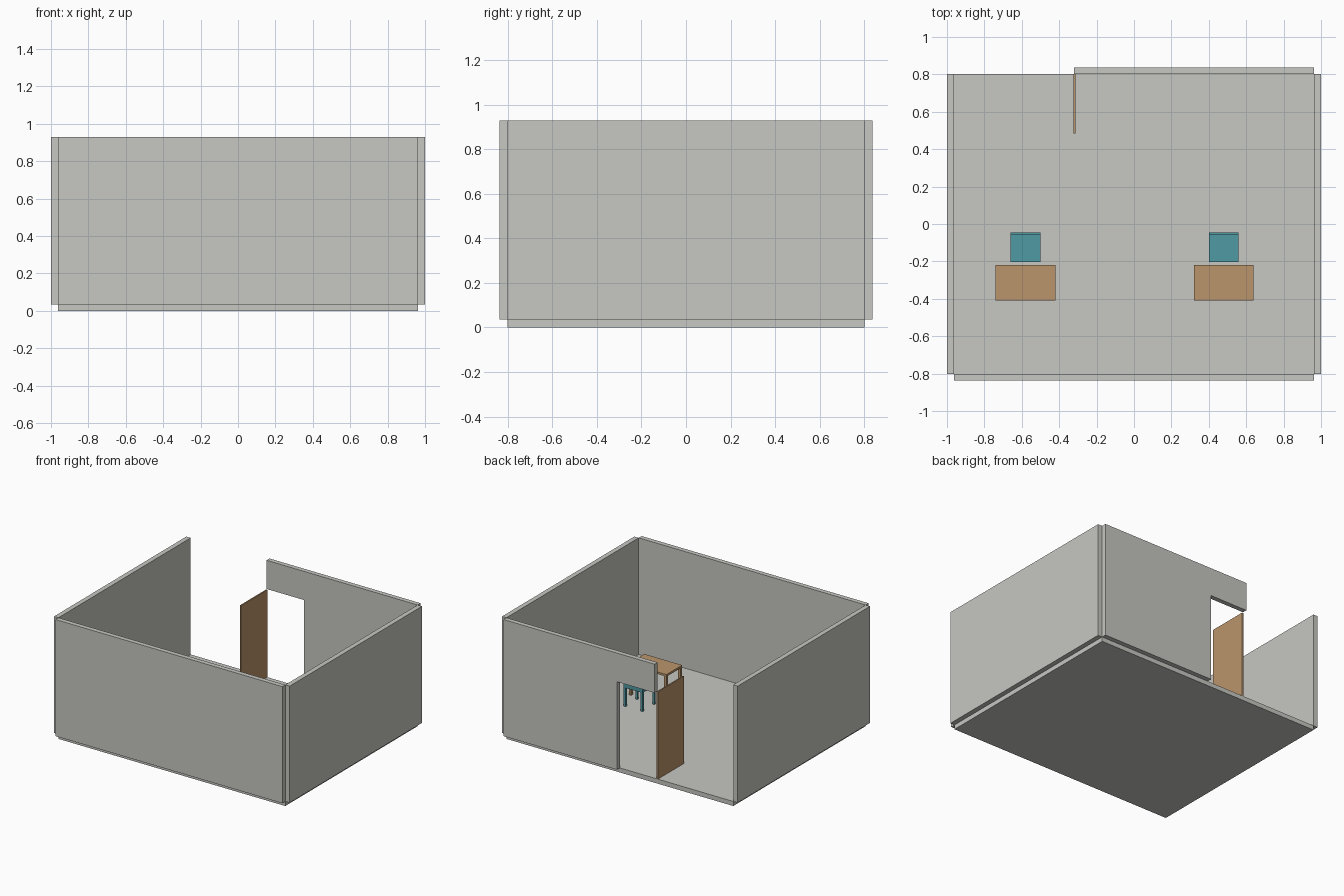
import bpy
import bmesh
from mathutils import Vector

cube = bpy.data.objects.get("Cube")
if cube:
    bpy.data.objects.remove(cube, do_unlink=True)


def make_material(name, rgb):
    mat = bpy.data.materials.new(name)
    mat.use_nodes = True
    colour = (*rgb, 1.0)
    mat.diffuse_color = colour
    mat.node_tree.nodes["Principled BSDF"].inputs["Base Color"].default_value = colour
    return mat


GREY = make_material("warm grey", (0.57, 0.57, 0.54))
WOOD = make_material("light wood", (0.49, 0.30, 0.15))
TEAL = make_material("teal", (0.08, 0.32, 0.36))


def add_boxes(name, mat, *boxes):
    """One object made of boxes, each given as low and high corners."""
    bm = bmesh.new()
    for low, high in boxes:
        low, high = Vector(low), Vector(high)
        verts = bmesh.ops.create_cube(bm, size=1)["verts"]
        bmesh.ops.scale(bm, vec=high - low, verts=verts)
        bmesh.ops.translate(bm, vec=(low + high) / 2, verts=verts)
    mesh = bpy.data.meshes.new(name)
    bm.to_mesh(mesh)
    bm.free()
    mesh.materials.append(mat)
    obj = bpy.data.objects.new(name, mesh)
    bpy.context.collection.objects.link(obj)
    return obj


def legs(x0, x1, y0, y1, top, t):
    """Four square legs flush with the corners of a rectangle."""
    return [((x, y, FLOOR), (x + t, y + t, top))
            for x in (x0, x1 - t) for y in (y0, y1 - t)]


# Room shell
X, Y = 0.963, 0.802         # inner faces of the walls
OUT_X, OUT_Y = 1.0, 0.838   # outer faces
FLOOR, TOP = 0.035, 0.93
DOOR_X0, DOOR_X1, DOOR_TOP = -0.32, 0.0, 0.71

add_boxes("floor", GREY, ((-X, -Y, 0), (X, Y, FLOOR)))
add_boxes("right_wall", GREY, ((-OUT_X, -Y, FLOOR), (-X, Y, TOP)))
add_boxes("left_wall", GREY, ((X, -Y, FLOOR), (OUT_X, Y, TOP)))
add_boxes("front_wall", GREY, ((-X, -OUT_Y, FLOOR), (X, -Y, TOP)))

# Back wall: a full-height panel with a lintel running over the doorway
back = add_boxes("back_wall", GREY, ((DOOR_X1, Y, FLOOR), (X, OUT_Y, TOP)))
add_boxes("door_lintel", GREY, ((DOOR_X0, Y, DOOR_TOP), (DOOR_X1, OUT_Y, TOP)))

# Door swung open into the room
add_boxes("open_door", WOOD, ((-0.323, 0.485, FLOOR), (-0.313, Y, DOOR_TOP - 0.005)))

# Two desks, each with a chair behind it
for side, cx in (("right", -0.58), ("left", 0.48)):
    x0, x1, y0, y1 = cx - 0.16, cx + 0.16, -0.41, -0.22
    top = 0.275
    add_boxes(side + "_desk", WOOD,
              ((x0, y0, top - 0.016), (x1, y1, top)),
              *legs(x0, x1, y0, y1, top - 0.016, 0.02))

    x0, x1, y0, y1 = cx - 0.08, cx + 0.08, -0.204, -0.045
    seat = 0.195
    add_boxes(side + "_chair", TEAL,
              ((x0, y0, seat - 0.016), (x1, y1, seat)),
              ((x0, y1 - 0.014, seat), (x1, y1, 0.36)),
              *legs(x0, x1, y0, y1, seat - 0.016, 0.016))
